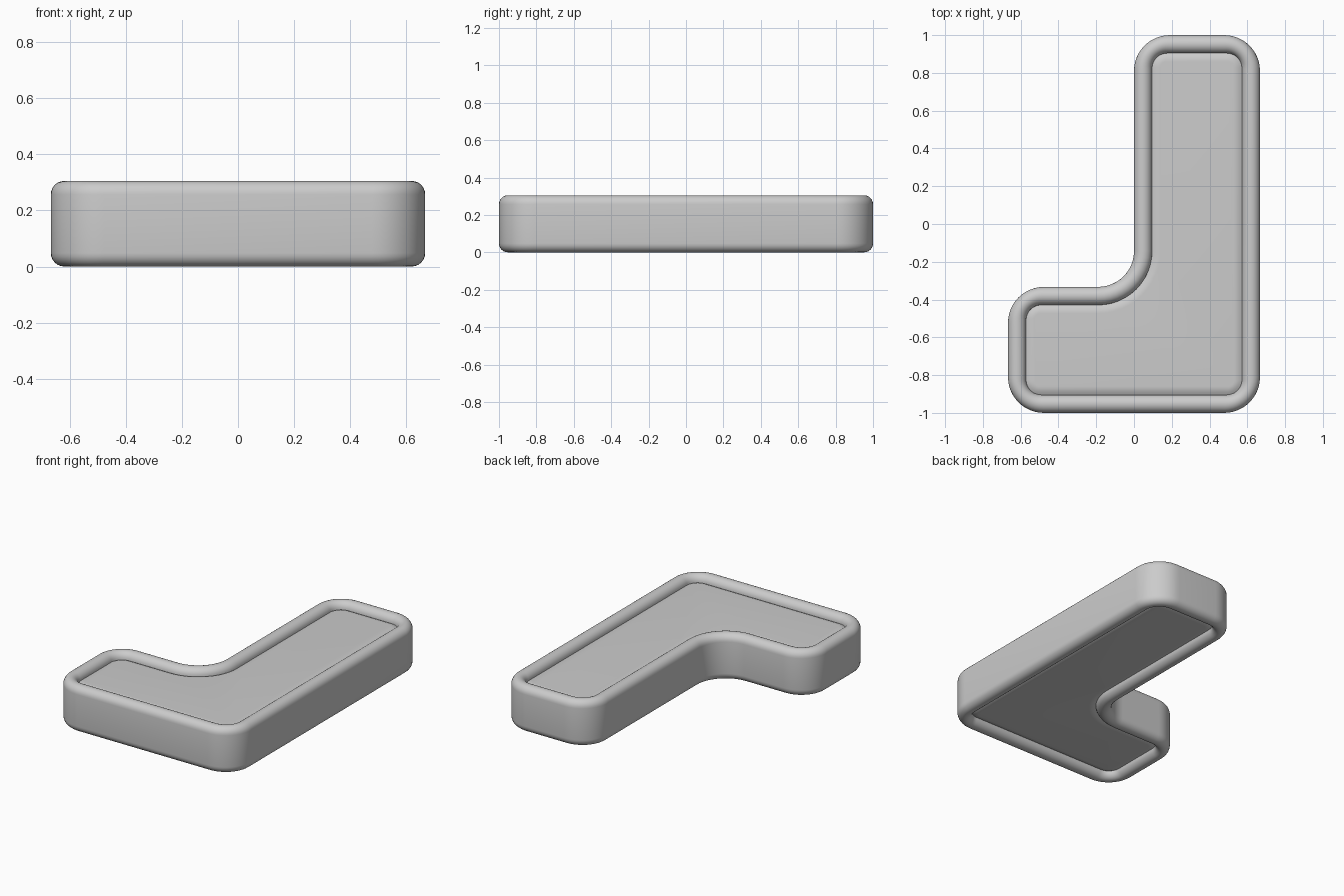
import bpy, bmesh, math
from mathutils import Vector

if "Cube" in bpy.data.objects:
    bpy.data.objects.remove(bpy.data.objects["Cube"])

H = 0.305      # slab height
R = 0.19       # plan corner radius
RIM = 0.048    # radius of the half-round rim
W, L = 0.667, 1.0
CORNERS = [(-W, -L), (W, -L), (W, L), (0, L), (0, -0.333), (-W, -0.333)]


def outline(inset, steps=12):
    """Filleted L outline, moved inward by inset (outer corners tighten a little)."""
    pts = []
    n = len(CORNERS)
    for i in range(n):
        p = Vector(CORNERS[i])
        a = (Vector(CORNERS[i - 1]) - p).normalized()
        b = (Vector(CORNERS[(i + 1) % n]) - p).normalized()
        convex = a.x * b.y - a.y * b.x < 0
        r = R - 1.15 * inset if convex else R + inset
        reach = r + inset if convex else r - inset
        centre = p + (a + b) * reach
        for k in range(steps + 1):
            t = k / steps * math.pi / 2
            pts.append(centre - b * r * math.cos(t) - a * r * math.sin(t))
    return pts


# Upper half section: half-round rim, groove, panel with softly rounded edge
top = []
for k in range(13):
    t = math.pi * k / 12
    top.append((RIM - RIM * math.cos(t), H - RIM + RIM * math.sin(t)))
PANEL = H - 0.035
for k in range(1, 6):
    u = 1 - k / 5
    top.append((0.14 - 0.04 * u, PANEL - 0.011 * u * u))
section = [(o, H - z) for o, z in reversed(top)] + top

# Skin the section around the outline
bm = bmesh.new()
rings = [[bm.verts.new((p.x, p.y, z)) for p in outline(o)] for o, z in section]
for lo, hi in zip(rings, rings[1:]):
    n = len(lo)
    for i in range(n):
        j = (i + 1) % n
        bm.faces.new((lo[i], lo[j], hi[j], hi[i]))
bm.faces.new(list(reversed(rings[0])))
bm.faces.new(rings[-1])
bmesh.ops.recalc_face_normals(bm, faces=bm.faces)
mesh = bpy.data.meshes.new("l_shaped_slab")
bm.to_mesh(mesh)
bm.free()
slab = bpy.data.objects.new("l_shaped_slab", mesh)
bpy.context.collection.objects.link(slab)

# Matte mid grey
grey = bpy.data.materials.new("mid_grey")
grey.diffuse_color = (0.55, 0.55, 0.55, 1)
grey.use_nodes = True
grey.node_tree.nodes["Principled BSDF"].inputs["Base Color"].default_value = grey.diffuse_color
mesh.materials.append(grey)

# Smooth curves, crisp groove
bpy.context.view_layer.objects.active = slab
slab.select_set(True)
bpy.ops.object.shade_smooth_by_angle(angle=math.radians(35))
